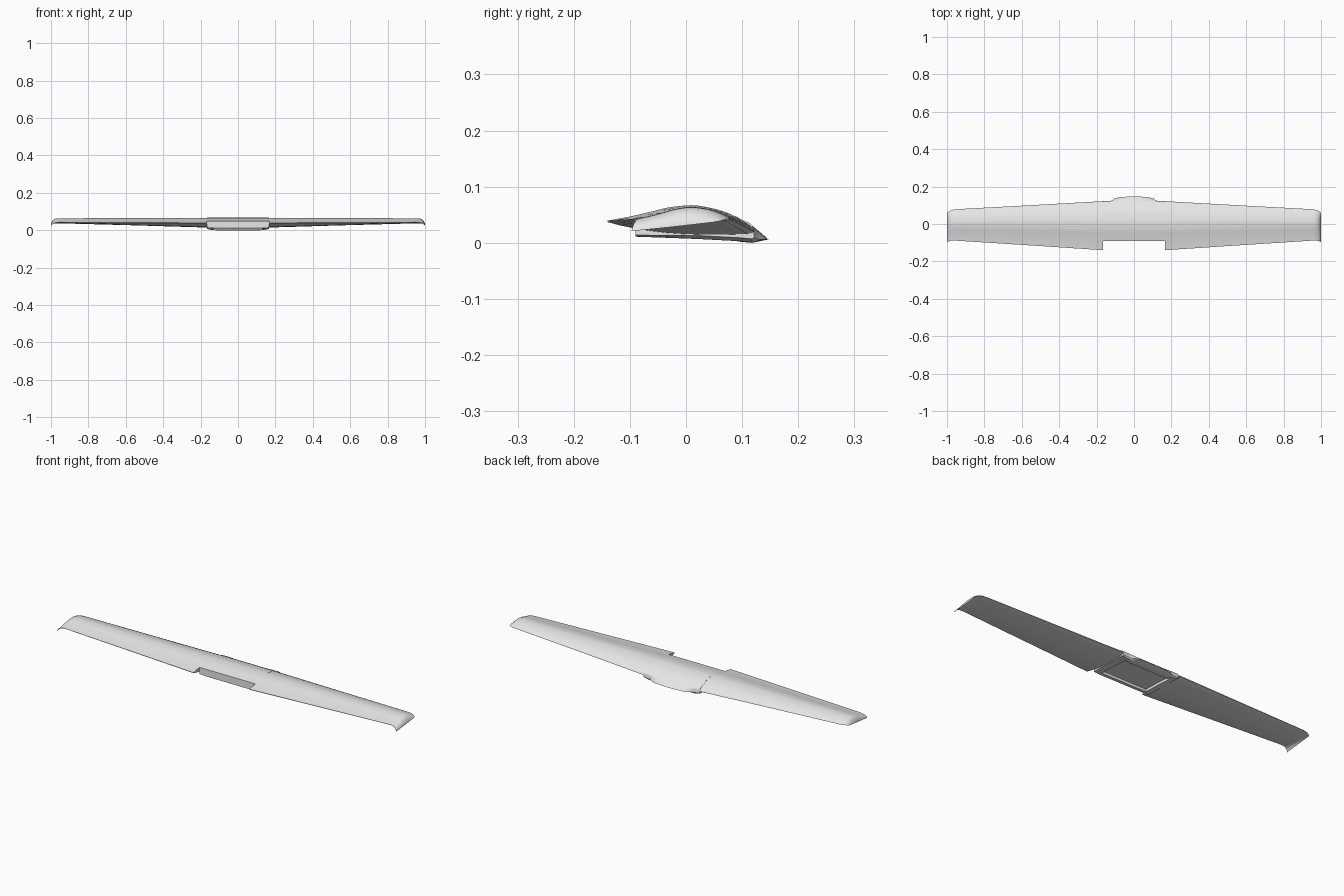
import bpy, bmesh
from mathutils import Vector

if "Cube" in bpy.data.objects:
    bpy.data.objects.remove(bpy.data.objects["Cube"])

paint = bpy.data.materials.new("pale_grey")
paint.diffuse_color = (0.8, 0.8, 0.8, 1)
paint.use_nodes = True
paint.node_tree.nodes["Principled BSDF"].inputs["Base Color"].default_value = paint.diffuse_color


def smooth(pts, n=3):
    """Catmull-Rom curve through 2D points."""
    p = [Vector(q) for q in pts]
    p = [2 * p[0] - p[1]] + p + [2 * p[-1] - p[-2]]
    out = []
    for i in range(1, len(p) - 2):
        a, b, c, d = p[i - 1:i + 3]
        for k in range(n):
            t = k / n
            out.append(0.5 * (2 * b + (c - a) * t + (2 * a - 5 * b + 4 * c - d) * t * t
                              + (3 * b - a - 3 * c + d) * t ** 3))
    return out + [p[-2]]


def loft(bm, sections):
    """Bridge a list of (x, [(y, z)...]) closed loops and cap the ends."""
    rings = [[bm.verts.new((x, y, z)) for y, z in pts] for x, pts in sections]
    n = len(rings[0])
    for a, b in zip(rings, rings[1:]):
        for i in range(n):
            j = (i + 1) % n
            bm.faces.new((a[i], a[j], b[j], b[i]))
    bm.faces.new(rings[0])
    bm.faces.new(rings[-1])
    bmesh.ops.recalc_face_normals(bm, faces=bm.faces[:])


def finish(bm, name):
    me = bpy.data.meshes.new(name)
    bm.to_mesh(me)
    bm.free()
    me.materials.append(paint)
    ob = bpy.data.objects.new(name, me)
    bpy.context.collection.objects.link(ob)
    bpy.ops.object.select_all(action='DESELECT')
    ob.select_set(True)
    bpy.context.view_layer.objects.active = ob
    bpy.ops.object.shade_smooth_by_angle(angle=0.6)
    return ob


# Wing cross-section: height above / below the chord line
TOP = smooth([(0, 0), (.02, .22), (.094, .5), (.21, .8), (.32, .95), (.434, 1),
              (.585, .83), (.70, .59), (.85, .29), (1, .04)])
BOTTOM = smooth([(1, -.03), (.85, -.2), (.6, -.33), (.3, -.28), (.05, -.13)])


def airfoil(le, te, top, low):
    def at(u, h):
        return (le[0] + (te[0] - le[0]) * u, le[1] + (te[1] - le[1]) * u + h)
    return [at(u, h * top) for u, h in TOP] + [at(u, h * low) for u, h in BOTTOM]


# Tapered outer wings with drooping tip caps: x, leading edge, trailing edge, heights
STATIONS = [
    (.165, (.122, .020), (-.140, .038), .039, .039),
    (.560, (.100, .031), (-.114, .040), .030, .026),
    (.950, (.079, .041), (-.089, .042), .0225, .014),
    (.970, (.076, .041), (-.088, .041), .022, .012),
    (.983, (.071, .041), (-.090, .038), .019, .010),
    (.992, (.066, .040), (-.093, .033), .013, .007),
    (.998, (.061, .039), (-.096, .026), .006, .004),
    (1.00, (.058, .038), (-.097, .021), .002, .002),
]
for side, name in ((1, "right_wing"), (-1, "left_wing")):
    bm = bmesh.new()
    loft(bm, [(side * s[0], airfoil(*s[1:])) for s in STATIONS])
    finish(bm, name)

# Centre section: cut-off rear, bulged nose, deeper belly
CENTRE = [(.165, .122, .010, .007), (.135, .123, .008, .001), (.118, .125, .007, 0),
          (.105, .136, .006, 0), (.08, .143, .006, 0), (.04, .146, .006, 0), (0, .147, .006, 0)]


def centre_profile(nose, nz, lift):
    k = (nose - .122) / .025
    top = smooth([(nose, nz), (.118 + .009 * k, .031 - .008 * k), (.10, .041), (.07, .055),
                  (.04, .063), (.01, .067), (-.03, .063), (-.06, .056), (-.09, .049)])
    belly = [(-.09, .011 + lift * .4), (-.075, .010 + lift * .5), (.02, .006 + lift),
             (.095, .002 + lift), (.118, lift)]
    return top[:] + belly


stations = CENTRE + [(-c[0],) + c[1:] for c in CENTRE[-2::-1]]
bm = bmesh.new()
loft(bm, [(c[0], centre_profile(*c[1:])) for c in stations])

# Shallow recess in the belly
bm.normal_update()
panel = [f for f in bm.faces if f.normal.z < -.8 and abs(f.calc_center_median().x) < .136
         and -.074 < f.calc_center_median().y < .094]
bmesh.ops.inset_region(bm, faces=panel, thickness=.003, depth=0)
bmesh.ops.inset_region(bm, faces=panel, thickness=.001, depth=-.012)
finish(bm, "centre_section")
